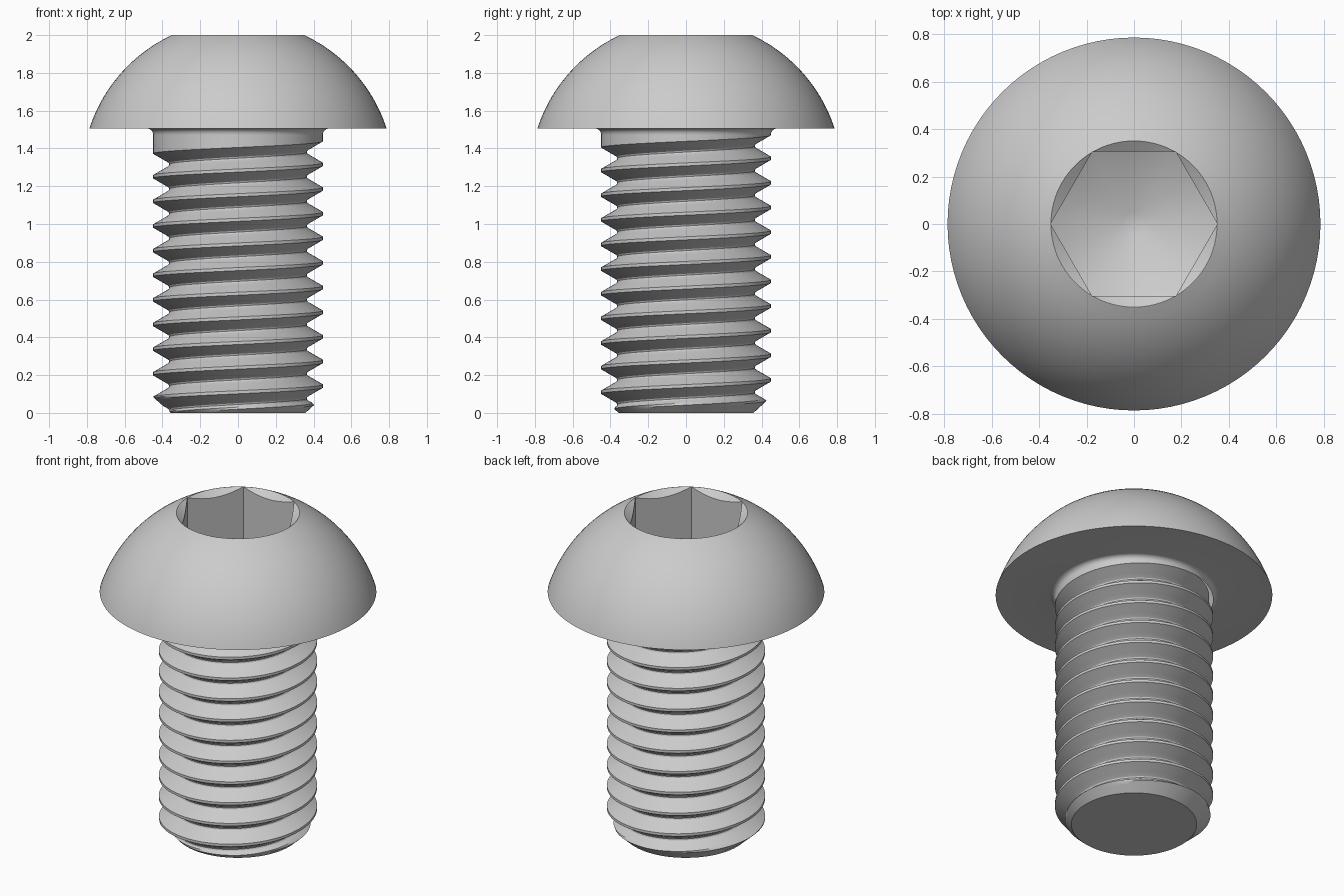
import bpy, bmesh, math
from math import pi, cos, sin, sqrt

cube = bpy.data.objects.get("Cube")
if cube:
    bpy.data.objects.remove(cube, do_unlink=True)

SIDES = 96
STEP = 2 * pi / SIDES

# Single metal colour
metal = bpy.data.materials.new("grey_metal")
metal.use_nodes = True
grey = (0.6, 0.6, 0.6, 1)
metal.diffuse_color = grey
metal.node_tree.nodes["Principled BSDF"].inputs["Base Color"].default_value = grey


def finish(bm, name):
    bmesh.ops.recalc_face_normals(bm, faces=bm.faces)
    mesh = bpy.data.meshes.new(name)
    bm.to_mesh(mesh)
    bm.free()
    mesh.materials.append(metal)
    obj = bpy.data.objects.new(name, mesh)
    bpy.context.collection.objects.link(obj)
    bpy.ops.object.select_all(action='DESELECT')
    obj.select_set(True)
    bpy.context.view_layer.objects.active = obj
    bpy.ops.object.shade_smooth_by_angle(angle=math.radians(28))
    return obj


def point(bm, r, angle, z):
    return bm.verts.new((r * cos(angle), r * sin(angle), z))


def skin(bm, rows, closed):
    """Join neighbouring rows of vertices with quads."""
    for a, b in zip(rows, rows[1:]):
        for i in range(len(a) if closed else len(a) - 1):
            j = (i + 1) % len(a)
            bm.faces.new((a[i], a[j], b[j], b[i]))


# Button head: neck fillet, flat underside, dome, countersink and hex socket
UNDER, TOP, NECK = 1.505, 2.0, 1.475
SHANK_R, RIM_R, FLAT_R = 0.45, 0.352, 0.305


def hex_radius(angle):
    return min(RIM_R, FLAT_R / cos(angle % (pi / 3) - pi / 6))


def circle(r, z):
    return lambda a: (r, z)


rings = []
fillet = UNDER - NECK
for i in range(7):
    t = pi / 2 * i / 6
    rings.append(circle(SHANK_R + fillet * (1 - cos(t)), NECK + fillet * sin(t)))
dome_z, dome_r = 1.251, 0.827
for i in range(21):
    z = UNDER + (TOP - UNDER) * i / 20
    rings.append(circle(sqrt(dome_r ** 2 - (z - dome_z) ** 2), z))
rings.append(circle(RIM_R, TOP))
rings.append(lambda a: (hex_radius(a), TOP - 0.7 * (RIM_R - hex_radius(a))))
rings.append(lambda a: (hex_radius(a), 1.66 - 0.5 * (RIM_R - hex_radius(a))))
rings.append(circle(0.05, 1.51))

bm = bmesh.new()
rows = []
for ring in rings:
    rows.append([point(bm, ring(i * STEP)[0], i * STEP, ring(i * STEP)[1])
                 for i in range(SIDES)])
skin(bm, rows, True)
bm.faces.new(rows[-1])
bmesh.ops.remove_doubles(bm, verts=bm.verts, dist=0.0005)
finish(bm, "button_head")

# Threaded shank: a groove profile swept up a right-handed helix
PITCH, START, TURNS = 0.1304, -0.184, 14
half = [(0, SHANK_R), (0.0625, SHANK_R), (0.145, 0.431), (0.228, 0.4125),
        (0.311, 0.394), (0.394, 0.375), (0.44, 0.367), (0.5, 0.364)]
profile = half + [(1 - u, r) for u, r in reversed(half[:-1])]

bm = bmesh.new()
rows = []
for s in range(TURNS * SIDES + 1):
    base = START + PITCH * s / SIDES
    # the groove runs out just below the neck
    depth = max(0, min(1, (1.437 - base - PITCH / 2) / 0.005))
    row = []
    for u, r in profile:
        z = base + PITCH * u
        r = SHANK_R - (SHANK_R - r) * depth
        row.append(point(bm, min(r, 0.357 + 1.1 * z), pi + s * STEP, z))
    rows.append(row)
skin(bm, rows, False)
bmesh.ops.remove_doubles(bm, verts=bm.verts, dist=0.0005)


def trim(z, up):
    geom = bm.verts[:] + bm.edges[:] + bm.faces[:]
    cut = bmesh.ops.bisect_plane(bm, geom=geom, dist=1e-5, plane_co=(0, 0, z),
                                 plane_no=(0, 0, up), clear_outer=True)
    return [e for e in cut["geom_cut"] if isinstance(e, bmesh.types.BMEdge)]


# Trim to length and close the tip
trim(NECK, 1)
tip = trim(0, -1)
bmesh.ops.contextual_create(bm, geom=tip)
finish(bm, "threaded_shank")
